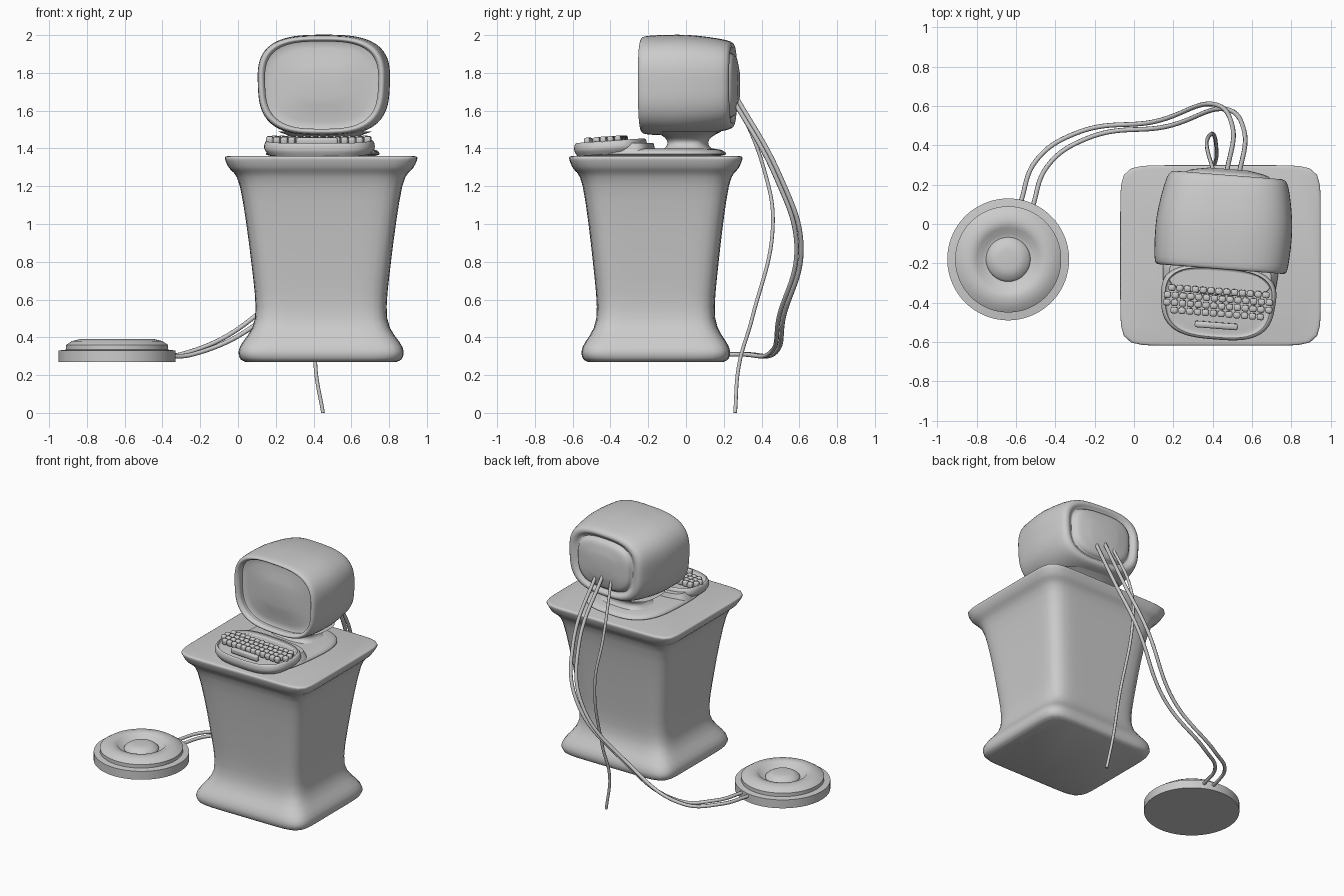
import bpy, bmesh, math
from mathutils import Matrix, Vector

old = bpy.data.objects.get("Cube")
if old:
    bpy.data.objects.remove(old, do_unlink=True)

grey = bpy.data.materials.new("plain grey")
grey.use_nodes = True
colour = (0.6, 0.6, 0.6, 1)
grey.diffuse_color = colour
grey.node_tree.nodes["Principled BSDF"].inputs["Base Color"].default_value = colour


def place(x, y, z, degrees=0, axis='Z'):
    return Matrix.Translation((x, y, z)) @ Matrix.Rotation(math.radians(degrees), 4, axis)


def link(name, data):
    data.materials.append(grey)
    obj = bpy.data.objects.new(name, data)
    bpy.context.collection.objects.link(obj)
    bpy.ops.object.select_all(action='DESELECT')
    obj.select_set(True)
    bpy.context.view_layer.objects.active = obj


def finish(name, bm, matrix):
    bmesh.ops.recalc_face_normals(bm, faces=bm.faces[:])
    mesh = bpy.data.meshes.new(name)
    bm.to_mesh(mesh)
    bm.free()
    mesh.transform(matrix)
    link(name, mesh)
    bpy.ops.object.shade_smooth_by_angle(angle=math.radians(50))


def smooth_profile(profile, steps):
    """Run a flowing curve through the profile's (height, half width) points."""
    points = [Vector(p) for p in profile]
    padded = [points[0]] + points + [points[-1]]
    result = []
    for before, start, end, after in zip(padded, padded[1:], padded[2:], padded[3:]):
        pull_out, pull_in = (end - before) / 2, (after - start) / 2
        for i in range(steps):
            t = i / steps
            ease = t * t * (3 - 2 * t)
            result.append(start.lerp(end, ease) + pull_out * t * (1 - t) ** 2
                          - pull_in * t * t * (1 - t))
    return result + [points[-1]]


def loft(name, profile, matrix, depth=1, squareness=lambda width: 3, taper=0, steps=4):
    """Stack rounded-square rings along a profile; depth is the y to x ratio."""
    bm = bmesh.new()
    segments = 80
    loops = []
    for height, width in smooth_profile(profile, steps):
        n = squareness(width)
        loop = []
        for i in range(segments):
            angle = math.tau * (i + 0.5) / segments
            c, s = math.cos(angle), math.sin(angle)
            r = (abs(c) ** n + abs(s) ** n) ** (-1 / n)
            x = width * r * c * (1 + taper * r * s)
            loop.append(bm.verts.new((x, width * depth * r * s, height)))
        loops.append(loop)
    for low, high in zip(loops, loops[1:]):
        for i in range(segments):
            bm.faces.new((low[i - 1], low[i], high[i], high[i - 1]))
    bm.faces.new(loops[0])
    bm.faces.new(loops[-1])
    finish(name, bm, matrix)


# Flared pedestal whose corners sharpen as it widens
loft("pedestal",
     [(.27, .4), (.29, .43), (.35, .43), (.5, .35), (.8, .37), (1.2, .43),
      (1.3, .49), (1.35, .51), (1.36, .49)],
     place(.44, -.16, 0), depth=.9, squareness=lambda width: 20 * width)

# The computer is turned slightly on its stand
turn = place(.46, .01, 0, -4.5)

# Monitor from sunken screen, over the rim and shell, to the back bulge
loft("monitor",
     [(.2, .1), (.18, .29), (.22, .3), (.24, .32), (.2, .34), (0, .345),
      (-.2, .31), (-.24, .27), (-.22, .23), (-.25, .2), (-.27, .1)],
     turn @ place(0, 0, 1.735, 90, 'X'), depth=.77, taper=.03)

# Hourglass neck
waist = [t / 4 for t in range(-4, 5)]
loft("neck", [(1.43 + t * .06, .15 + t * t * .1) for t in waist],
     turn, depth=.7, steps=1)

# Base plate, and the shoulder between neck and keyboard
loft("base", [(1.36, .27), (1.37, .295), (1.39, .28), (1.4, .24)],
     turn @ place(0, -.19, 0), depth=1.32, taper=.04)
loft("case_shoulder", [(1.38, .29), (1.4, .28), (1.43, .26)],
     turn @ place(0, -.28, 0), depth=.35)

# Keyboard case with a raised rim around a sunken key panel
tilt = turn @ place(0, -.41, 1.4, 4, 'X')
loft("keyboard_case",
     [(-.03, .27), (0, .29), (.03, .285), (.04, .27), (.02, .26), (.02, .2)],
     tilt, depth=.65, taper=.06)


def key(name, x, y, length):
    bm = bmesh.new()
    bmesh.ops.create_cube(bm, size=1)
    bmesh.ops.scale(bm, vec=(length, .032, .04), verts=bm.verts[:])
    bmesh.ops.bevel(bm, geom=bm.edges[:], offset=.01, segments=2,
                    affect='EDGES', profile=.5)
    finish(name, bm, tilt @ place(x, y, .045))


# Four key rows and a space bar
for row, count in enumerate((13, 14, 14, 12)):
    for k in range(count):
        key(f"key_{row}_{k}", (k - (count - 1) / 2) * .04, .06 - row * .038, .036)
key("space_bar", 0, -.115, .22)

# Round foot pedal: stepped disc with a ridge, and a dome in its hollow
round_plan = lambda width: 2
pedal = place(-.64, -.18, 0)
loft("pedal_disc",
     [(.27, .31), (.33, .31), (.335, .27), (.36, .27), (.38, .24), (.39, .2),
      (.385, .16), (.35, .13), (.35, .1)],
     pedal, squareness=round_plan, steps=1)
loft("pedal_dome", [(.34, .11), (.36, .11), (.385, .07), (.39, .01)],
     pedal, squareness=round_plan)


def cord(name, points, offset, radius):
    curve = bpy.data.curves.new(name, 'CURVE')
    curve.dimensions = '3D'
    curve.bevel_depth = radius
    curve.bevel_resolution = 2
    curve.use_fill_caps = True
    spline = curve.splines.new('BEZIER')
    spline.bezier_points.add(len(points) - 1)
    for knot, point in zip(spline.bezier_points, points):
        knot.co = Vector(point) + Vector(offset)
        knot.handle_left_type = knot.handle_right_type = 'AUTO'
    link(name, curve)
    bpy.ops.object.convert(target='MESH')
    bpy.ops.object.shade_smooth()


# Twin cords from monitor to pedal, and one cord hanging free
path = [(.47, .25, 1.7), (.5, .5, 1.25), (.4, .61, .9), (.1, .52, .52),
        (-.3, .46, .31), (-.5, .32, .31), (-.58, .1, .31)]
cord("inner_pedal_cord", path, (0, 0, 0), .012)
cord("outer_pedal_cord", path, (.06, -.025, 0), .012)
cord("loose_cord",
     [(.41, .25, 1.7), (.37, .41, 1.3), (.4, .46, 1), (.42, .35, .5),
      (.41, .28, .25), (.45, .26, 0)], (0, 0, 0), .01)
